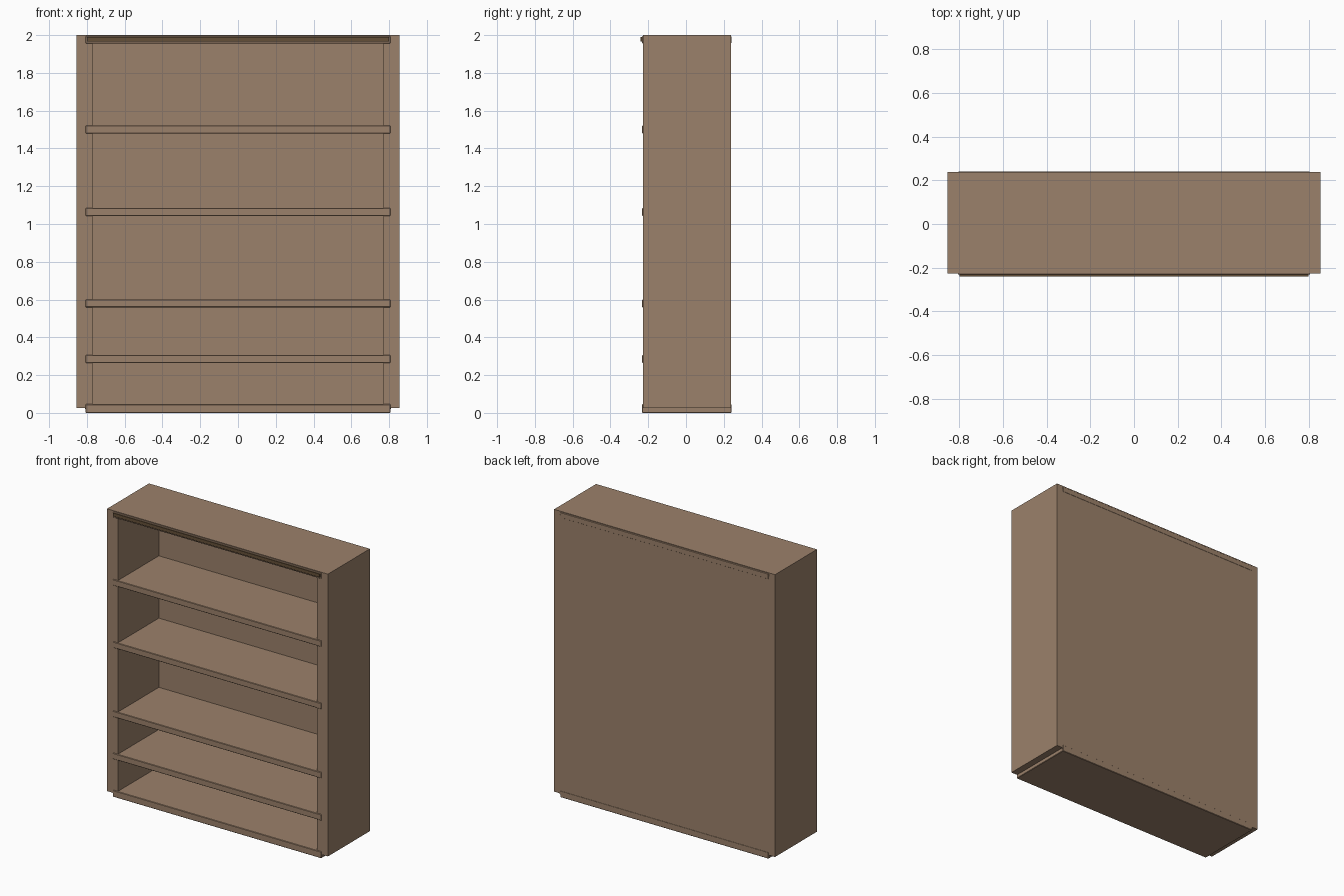
import bpy, bmesh

if "Cube" in bpy.data.objects:
    bpy.data.objects.remove(bpy.data.objects["Cube"])


def material(name, rgb):
    m = bpy.data.materials.new(name)
    m.diffuse_color = (*rgb, 1)
    m.use_nodes = True
    m.node_tree.nodes["Principled BSDF"].inputs["Base Color"].default_value = m.diffuse_color
    return m


wood = material("brown wood", (0.33, 0.22, 0.145))
dark = material("dark wood", (0.13, 0.08, 0.04))


def finish(name, bm, mat):
    bmesh.ops.recalc_face_normals(bm, faces=bm.faces)
    me = bpy.data.meshes.new(name)
    bm.to_mesh(me)
    bm.free()
    me.materials.append(mat)
    ob = bpy.data.objects.new(name, me)
    bpy.context.collection.objects.link(ob)
    return ob


def box(name, x, y, z, mat, bevel=0):
    """Box symmetric in x, with (low, high) ranges in y and z."""
    bm = bmesh.new()
    bmesh.ops.create_cube(bm, size=1)
    for v in bm.verts:
        v.co = (v.co.x * 2 * x,
                y[0] if v.co.y < 0 else y[1],
                z[0] if v.co.z < 0 else z[1])
    ob = finish(name, bm, mat)
    if bevel:
        b = ob.modifiers.new("bevel", 'BEVEL')
        b.width = bevel
        b.segments = 1
    return ob


# Carcass: two sides and top as one inverted U, extruded front to back
half = [(0.855, 0.025), (0.855, 2.0)]
inner = [(0.77, 1.957), (0.77, 0.025)]
profile = half + [(-x, z) for x, z in reversed(half)]
profile += [(-x, z) for x, z in reversed(inner)] + inner
bm = bmesh.new()
face = bm.faces.new([bm.verts.new((x, -0.227, z)) for x, z in profile])
ext = bmesh.ops.extrude_face_region(bm, geom=[face], use_keep_orig=True)
for g in ext["geom"]:
    if isinstance(g, bmesh.types.BMVert):
        g.co.y = 0.237
finish("carcass", bm, wood)

# Back panel, standing slightly proud of the carcass
box("back_panel", 0.81, (0.225, 0.239), (0.02, 1.975), wood)

# Shelves with lips running over the side fronts
for i, z in enumerate((0.285, 0.58, 1.064, 1.5)):
    box(f"shelf_{i + 1}", 0.807, (-0.232, 0.235), (z - 0.021, z + 0.021), wood, 0.003)

# Bottom and top boards reach the full depth
box("bottom_board", 0.807, (-0.232, 0.24), (0.0, 0.046), wood, 0.003)
box("top_board", 0.807, (-0.232, 0.24), (1.955, 1.994), wood, 0.003)

# Dark strip along the top front
box("top_trim_strip", 0.8, (-0.24, -0.23), (1.967, 1.99), dark)
